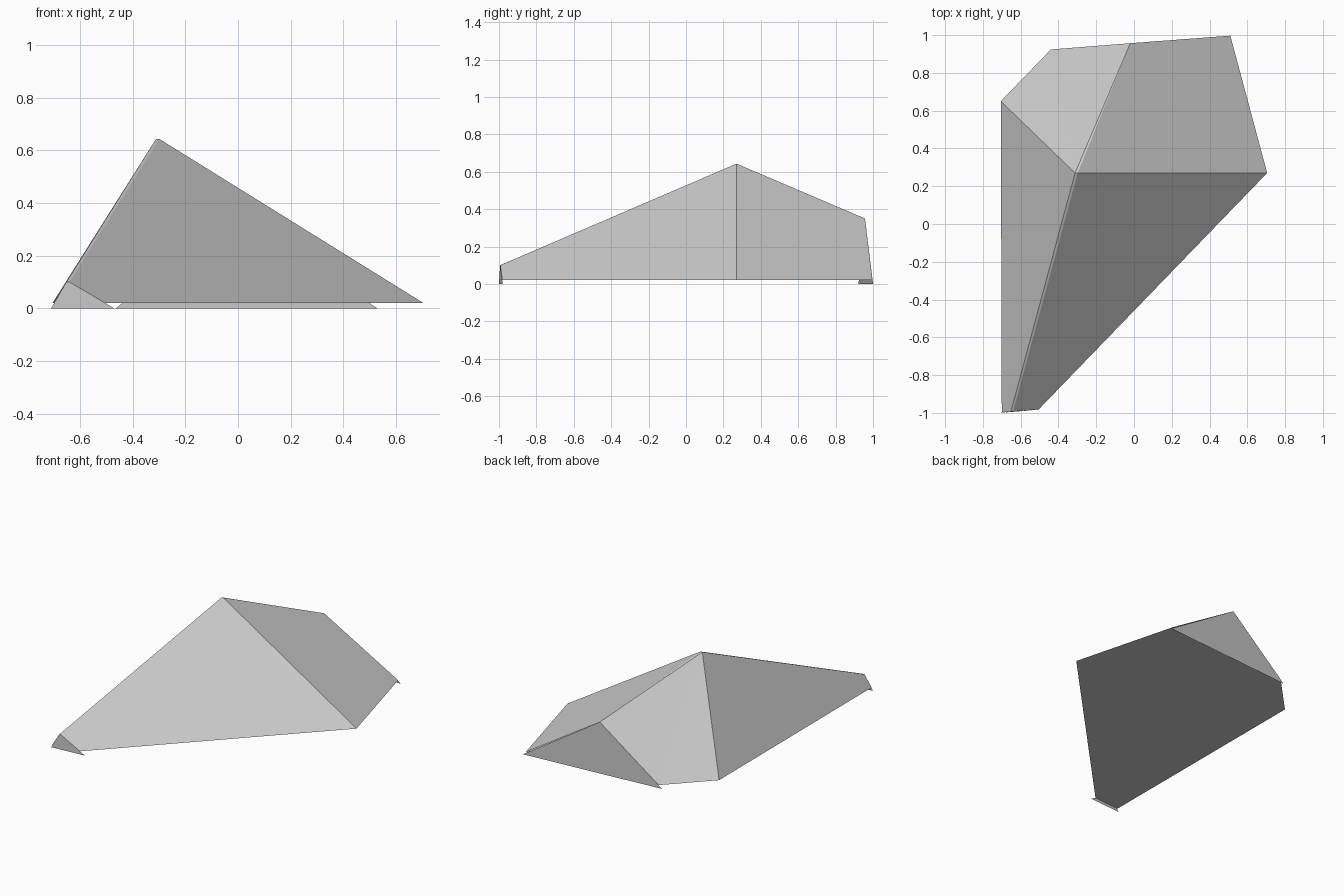
import bpy

cube = bpy.data.objects.get("Cube")
if cube:
    bpy.data.objects.remove(cube, do_unlink=True)

# One plain grey for the whole shelter
grey = bpy.data.materials.new("light_grey")
grey.use_nodes = True
grey.diffuse_color = (0.6, 0.6, 0.6, 1)
grey.node_tree.nodes["Principled BSDF"].inputs["Base Color"].default_value = (0.6, 0.6, 0.6, 1)


def panel(name, *corners):
    """One flat-shaded panel, corners counter-clockwise from outside."""
    mesh = bpy.data.meshes.new(name)
    mesh.from_pydata(corners, [], [range(len(corners))])
    mesh.materials.append(grey)
    obj = bpy.data.objects.new(name, mesh)
    bpy.context.collection.objects.link(obj)
    return obj


# Floor corners
FLOOR = 0.02
front_r = (-0.70, -0.998, FLOOR)
front_l = (-0.505, -0.982, FLOOR)
side_l = (0.705, 0.27, FLOOR)
back_l = (0.51, 0.997, FLOOR)
back_r = (-0.44, 0.924, FLOOR)
side_r = (-0.705, 0.65, FLOOR)

# Ridge points: a narrow flat strip runs from the front tip to the peak
tip_r, tip_l = (-0.652, -0.994, 0.10), (-0.64, -0.993, 0.10)
peak_r, peak_l = (-0.312, 0.27, 0.643), (-0.298, 0.27, 0.643)
back_top = (-0.02, 0.957, 0.35)

# Sloping roof panels
panel("front_left_panel", tip_l, front_l, side_l, peak_l)
panel("right_panel", front_r, tip_r, peak_r, side_r)
panel("back_left_panel", peak_l, side_l, back_l, back_top)
panel("back_right_panel_upper", peak_r, back_top, back_r)
panel("back_right_panel_lower", peak_r, back_r, side_r)
panel("ridge_strip", tip_r, tip_l, peak_l, peak_r)
panel("ridge_back_strip", peak_r, peak_l, back_top)

# End walls reach the ground, slightly below the floor
panel("front_wall", (-0.71, -1.0, 0), (-0.47, -0.98, 0), tip_l, tip_r)
panel("back_wall", (0.53, 1.0, 0), (-0.465, 0.922, 0), back_top)

# Floor, facing down
panel("floor", front_r, side_r, back_r, back_l, side_l, front_l)
